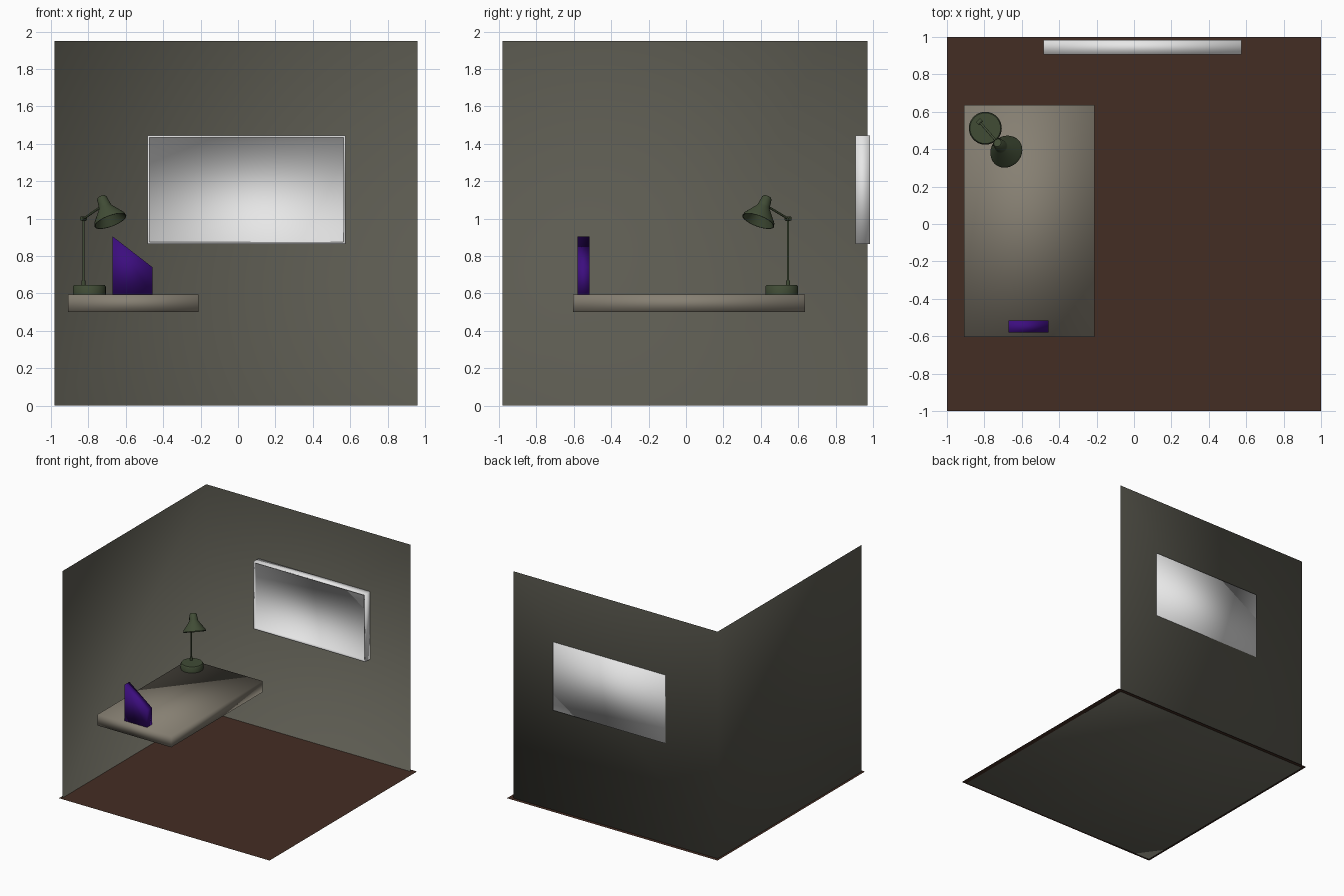
import bpy, bmesh, math
from mathutils import Vector

if "Cube" in bpy.data.objects:
    bpy.data.objects.remove(bpy.data.objects["Cube"])


def mat(name, rgb):
    m = bpy.data.materials.new(name)
    m.diffuse_color = (*rgb, 1)
    m.use_nodes = True
    m.node_tree.nodes["Principled BSDF"].inputs["Base Color"].default_value = m.diffuse_color
    return m


WALL = mat("olive grey", (0.107, 0.104, 0.082))
BROWN = mat("dark brown", (0.057, 0.026, 0.017))
DESK = mat("warm grey", (0.24, 0.215, 0.17))
PURPLE = mat("purple", (0.045, 0.004, 0.21))
GREEN = mat("lamp green", (0.052, 0.072, 0.036))
WHITE = mat("white", (0.8, 0.8, 0.8))


def finish(name, bm, material, smooth=True, angle=None):
    me = bpy.data.meshes.new(name)
    bm.to_mesh(me)
    bm.free()
    ob = bpy.data.objects.new(name, me)
    bpy.context.collection.objects.link(ob)
    me.materials.append(material)
    for p in me.polygons:
        p.use_smooth = smooth
    if angle:
        bpy.context.view_layer.objects.active = ob
        ob.select_set(True)
        bpy.ops.object.shade_smooth_by_angle(angle=math.radians(angle))
        ob.select_set(False)
    return ob


def box(lo, hi):
    bm = bmesh.new()
    bmesh.ops.create_cube(bm, size=1)
    for v in bm.verts:
        v.co = Vector([(a + b) / 2 + c * (b - a) for a, b, c in zip(lo, hi, v.co)])
    bm.normal_update()
    return bm


def lathe(name, profile, base, axis, material, n=32, angle=40):
    """Revolve (radius, height) points about an axis starting at base."""
    bm = bmesh.new()
    rot = Vector((0, 0, 1)).rotation_difference(Vector(axis))
    rings = []
    for r, h in profile:
        rings.append([bm.verts.new(Vector(base) + rot @ Vector(
            (r * math.cos(2 * math.pi * i / n), r * math.sin(2 * math.pi * i / n), h)))
            for i in range(n)])
    for a, b in zip(rings, rings[1:]):
        for i in range(n):
            j = (i + 1) % n
            bm.faces.new((a[i], a[j], b[j], b[i]))
    for ring in (rings[0], rings[-1]):
        bm.faces.new(ring)
    bmesh.ops.recalc_face_normals(bm, faces=bm.faces)
    return finish(name, bm, material, angle=angle)


def rod(name, a, b, r):
    d = Vector(b) - Vector(a)
    return lathe(name, [(r, 0), (r, d.length)], a, d, GREEN, 12)


# Room shell: open box, only bottom, back and left, facing inward
bm = box((-0.98, -0.98, 0), (0.96, 0.97, 1.95))
drop = [f for f in bm.faces if f.normal.x > .5 or f.normal.y < -.5 or f.normal.z > .5]
bmesh.ops.delete(bm, geom=drop, context='FACES')
bmesh.ops.reverse_faces(bm, faces=bm.faces)
finish("room_walls", bm, WALL)

# Floor sheet just above the shell bottom
bm = bmesh.new()
bm.faces.new([bm.verts.new((x, y, 0.003)) for x, y in ((-1, -1), (1, -1), (1, 1), (-1, 1))])
finish("floor", bm, BROWN)

# Window with a shallow recessed pane
bm = box((-0.485, 0.905, 0.865), (0.575, 0.983, 1.445))
front = [f for f in bm.faces if f.normal.y < -.5]
bmesh.ops.inset_region(bm, faces=front, thickness=0.015)
inner = bmesh.ops.extrude_face_region(bm, geom=front)
bmesh.ops.translate(bm, vec=(0, 0.02, 0), verts=[v for v in inner["geom"] if isinstance(v, bmesh.types.BMVert)])
bmesh.ops.delete(bm, geom=[f for f in front if f.is_valid], context='FACES')
bmesh.ops.recalc_face_normals(bm, faces=bm.faces)
finish("window", bm, WHITE)

# Desk slab
finish("desk_top", box((-0.91, -0.605, 0.5), (-0.21, 0.635, 0.595)), DESK)

# Slanted file holder
bm = box((-0.67, -0.58, 0.595), (-0.457, -0.515, 0.905))
for v in bm.verts:
    if v.co.x > -0.5 and v.co.z > 0.8:
        v.co.z = 0.74
finish("file_holder", bm, PURPLE)

# Desk lamp
UP = (0, 0, 1)
joint = Vector((-0.826, 0.546, 1.0))
lathe("lamp_base", [(0.088, 0), (0.088, 0.042), (0.082, 0.05)], (-0.795, 0.512, 0.595), UP, GREEN)
lathe("lamp_collar", [(0.011, 0), (0.011, 0.03)], (joint.x, joint.y, 0.64), UP, GREEN, 16)
rod("lamp_stem", (joint.x, joint.y, 0.64), joint, 0.006)
rod("lamp_joint", joint + Vector((-0.011, -0.011, 0)), joint + Vector((0.011, 0.011, 0)), 0.012)

rim = Vector((-0.682, 0.386, 0.987))
axis = Vector((-0.33, 0.33, 0.885)).normalized()
rod("lamp_arm", joint, rim + axis * 0.1, 0.006)
# Hollow shade: outside up to the cap, starting from the inner ceiling
lathe("lamp_shade",
      [(0.025, 0.09), (0.033, 0.078), (0.086, 0), (0.09, 0), (0.086, 0.016), (0.036, 0.083),
       (0.033, 0.095), (0.027, 0.138), (0.021, 0.146)],
      rim, axis, GREEN)
